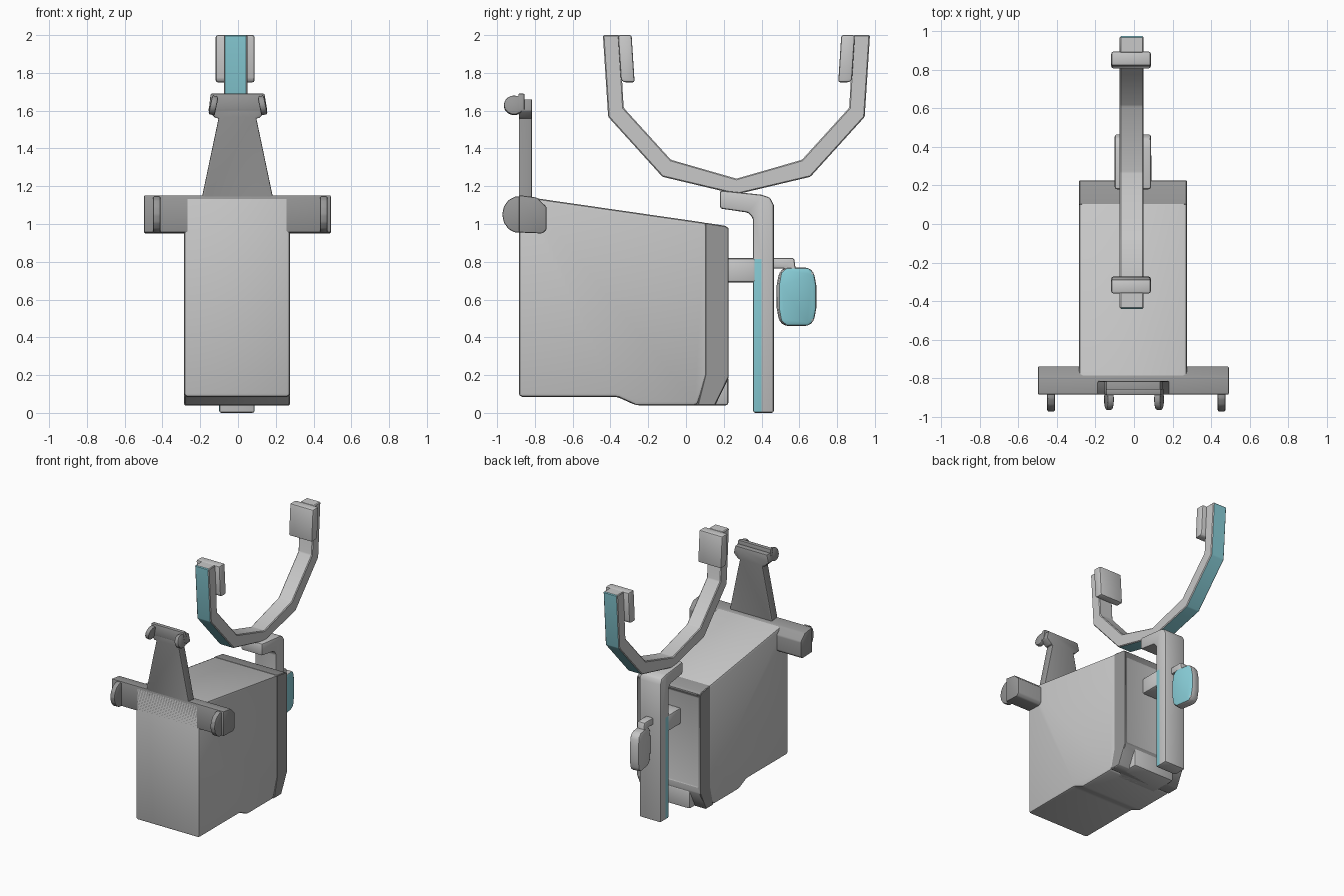
import bpy, bmesh, math
from mathutils import Vector, Matrix

if "Cube" in bpy.data.objects:
    bpy.data.objects.remove(bpy.data.objects["Cube"])


def material(name, rgb):
    m = bpy.data.materials.new(name)
    m.use_nodes = True
    m.diffuse_color = (*rgb, 1)
    m.node_tree.nodes["Principled BSDF"].inputs["Base Color"].default_value = (*rgb, 1)
    return m


LIGHT = material("light grey", (0.58, 0.58, 0.58))
DARK = material("dark grey", (0.31, 0.31, 0.31))
BLUE = material("pale blue", (0.25, 0.62, 0.69))


def finish(name, bm, mats, rule=None, bevel=0.0, segments=2):
    """Round the edges, colour faces by rule and make a smooth shaded object."""
    bmesh.ops.recalc_face_normals(bm, faces=bm.faces)
    if bevel:
        sharp = [e for e in bm.edges if e.calc_face_angle(0) > math.radians(20)]
        bmesh.ops.bevel(bm, geom=sharp, offset=bevel, segments=segments,
                        profile=0.5, affect='EDGES', clamp_overlap=True)
    bm.normal_update()
    if rule:
        for f in bm.faces:
            f.material_index = rule(f.calc_center_median(), f.normal)
    mesh = bpy.data.meshes.new(name)
    bm.to_mesh(mesh)
    bm.free()
    for m in mats:
        mesh.materials.append(m)
    ob = bpy.data.objects.new(name, mesh)
    bpy.context.collection.objects.link(ob)
    bpy.ops.object.select_all(action='DESELECT')
    ob.select_set(True)
    bpy.context.view_layer.objects.active = ob
    bpy.ops.object.shade_smooth_by_angle(angle=math.radians(35))
    return ob


def extrude(points, lo, hi, axis='x'):
    """Extrude a (y, z) profile along x, or an (x, z) profile along y."""
    bm = bmesh.new()
    place = (lambda p: (lo, *p)) if axis == 'x' else (lambda p: (p[0], lo, p[1]))
    face = bm.faces.new([bm.verts.new(place(p)) for p in points])
    out = bmesh.ops.extrude_face_region(bm, geom=[face])
    move = Vector((hi - lo, 0, 0)) if axis == 'x' else Vector((0, hi - lo, 0))
    bmesh.ops.translate(bm, vec=move,
                        verts=[v for v in out["geom"] if isinstance(v, bmesh.types.BMVert)])
    return bm


def rect(a, b, c, d):
    return [(a, c), (b, c), (b, d), (a, d)]


def cut(bm, co, no):
    bmesh.ops.bisect_plane(bm, geom=bm.verts[:] + bm.edges[:] + bm.faces[:],
                           plane_co=co, plane_no=no)


# Main case with sloping lid and stepped underside
case = [(-0.885, 0.085), (-0.365, 0.085), (-0.265, 0.04), (0.06, 0.04),
        (0.115, 0.2), (0.115, 1.005), (-0.82, 1.14), (-0.885, 1.15)]
finish("case", extrude(case, -0.285, 0.275), [LIGHT], bevel=0.018)

# Dark rear rim with a recessed light panel
bm = extrude([(0.06, 0.04), (0.155, 0.04), (0.228, 0.19), (0.228, 0.975),
              (0.21, 0.99), (0.1, 1.007), (0.1, 0.2)], -0.285, 0.275)
bm.normal_update()
bmesh.ops.recalc_face_normals(bm, faces=bm.faces)
rear = [f for f in bm.faces if f.normal.y > 0.95]
bmesh.ops.inset_region(bm, faces=rear, thickness=0.05, depth=-0.025)
finish("rear_rim", bm, [DARK, LIGHT],
       lambda c, n: int(n.y > 0.9 and c.y < 0.215), bevel=0.005, segments=1)

# Narrow keel below the rim
finish("rear_keel", extrude([(0.0, 0.04), (0.225, 0.04), (0.225, 0.19), (0.0, 0.3)],
                            -0.19, 0.18), [LIGHT], bevel=0.015)

# Front crossbar
bar = [(-0.885, 0.955), (-0.76, 0.95), (-0.738, 0.97), (-0.738, 1.09),
       (-0.79, 1.14), (-0.885, 1.153)]
finish("crossbar", extrude(bar, -0.498, 0.492), [DARK], bevel=0.008)

# Tapered upright with a flared head
half = [(0.185, 1.1), (0.185, 1.155), (0.1, 1.56), (0.115, 1.56), (0.155, 1.6), (0.14, 1.66)]
upright = half + [(-x, z) for x, z in reversed(half)]
finish("upright", extrude([(x - 0.003, z) for x, z in upright], -0.885, -0.815, 'y'),
       [DARK], bevel=0.006)
head = [(0.155, 1.6), (0.14, 1.69), (-0.145, 1.69), (-0.155, 1.6)]
finish("upright_head", extrude(head, -0.888, -0.855, 'y'), [DARK], bevel=0.006)


# Rounded pegs at the bar ends and on the head
def peg(name, x, y, z, ry, rz, width, tilt=0):
    bm = bmesh.new()
    bmesh.ops.create_cone(bm, cap_ends=True, segments=14, radius1=1, radius2=1, depth=1)
    turn = Matrix.Translation((x, y, z)) @ Matrix.Rotation(tilt, 4, 'Y')
    bmesh.ops.transform(bm, verts=bm.verts, matrix=turn @ Matrix.Diagonal((width, ry, rz, 1))
                        @ Matrix.Rotation(math.pi / 2, 4, 'Y'))
    finish(name, bm, [DARK], bevel=0.008)


for side, s in (("left", 1), ("right", -1)):
    peg(side + "_bar_peg", s * 0.442 + 0.012, -0.885, 1.05, 0.088, 0.098, 0.04)
    peg(side + "_head_peg", s * 0.13, -0.91, 1.628, 0.055, 0.052, 0.034, -s * 0.2)

# Angular cradle arch, blue along its outer face
outer = [(-0.44, 2.0), (-0.412, 1.567), (-0.125, 1.25), (0.267, 1.157)]
inner = [(0.267, 1.24), (-0.08, 1.34), (-0.33, 1.615), (-0.352, 2.0)]


def mirror(pts):
    return [(0.534 - y, z) for y, z in reversed(pts)]


arch = outer + mirror(outer)[1:] + mirror(inner)[:-1] + inner
centre = Vector((0, 0.267, 2.3))
finish("cradle_arch", extrude(arch, -0.074, 0.049), [LIGHT, BLUE],
       lambda c, n: int(abs(n.x) < 0.5 and n.dot(c - centre) > 0), bevel=0.006, segments=1)

# Pads inside the arch tips
pad = [(-0.36, 2.0), (-0.345, 1.765), (-0.33, 1.75), (-0.272, 1.75), (-0.288, 2.0)]
for name, pts in (("front_pad", pad), ("rear_pad", mirror(pad))):
    finish(name, extrude(pts, -0.118, 0.087), [LIGHT], bevel=0.012)

# Hooked post with blue strips low on its sides
post = [(0.355, 0.0), (0.465, 0.0), (0.465, 1.1), (0.445, 1.14), (0.4, 1.155),
        (0.18, 1.178), (0.18, 1.082), (0.33, 1.06), (0.355, 1.03)]
bm = extrude(post, -0.1, 0.088)
bmesh.ops.recalc_face_normals(bm, faces=bm.faces)
bmesh.ops.bevel(bm, geom=[e for e in bm.edges if e.calc_face_angle(0) > 0.5],
                offset=0.012, segments=2, profile=0.5, affect='EDGES', clamp_overlap=True)
cut(bm, (0, 0.4, 0), (0, 1, 0))
cut(bm, (0, 0, 0.815), (0, 0, 1))
finish("post", bm, [LIGHT, BLUE],
       lambda c, n: int(abs(n.x) > 0.4 and c.y < 0.4 and c.z < 0.815))

# Bracket between case and post, and arm holding the paddle
finish("bracket", extrude(rect(0.2, 0.37, 0.69, 0.82), -0.1, 0.09), [LIGHT], bevel=0.015)
arm = [(0.45, 0.765), (0.52, 0.765), (0.55, 0.7), (0.59, 0.7), (0.572, 0.82), (0.45, 0.82)]
finish("paddle_arm", extrude(arm, -0.035, 0.03), [LIGHT], bevel=0.01)

# Rounded paddle, blue on its left face
oval = [(0.06, 0.155), (0.09, 0.13), (0.103, 0.06)]
quarter = oval + [(y, -z) for y, z in reversed(oval)]
oval = quarter + [(-y, -z) for y, z in quarter]
bm = extrude(oval, -0.04, 0.04)
bmesh.ops.transform(bm, verts=bm.verts, matrix=Matrix.Translation((-0.005, 0.585, 0.615))
                    @ Matrix.Rotation(0.15, 4, 'Z'))
finish("paddle", bm, [LIGHT, BLUE], lambda c, n: int(n.x > 0.8), bevel=0.022, segments=2)
